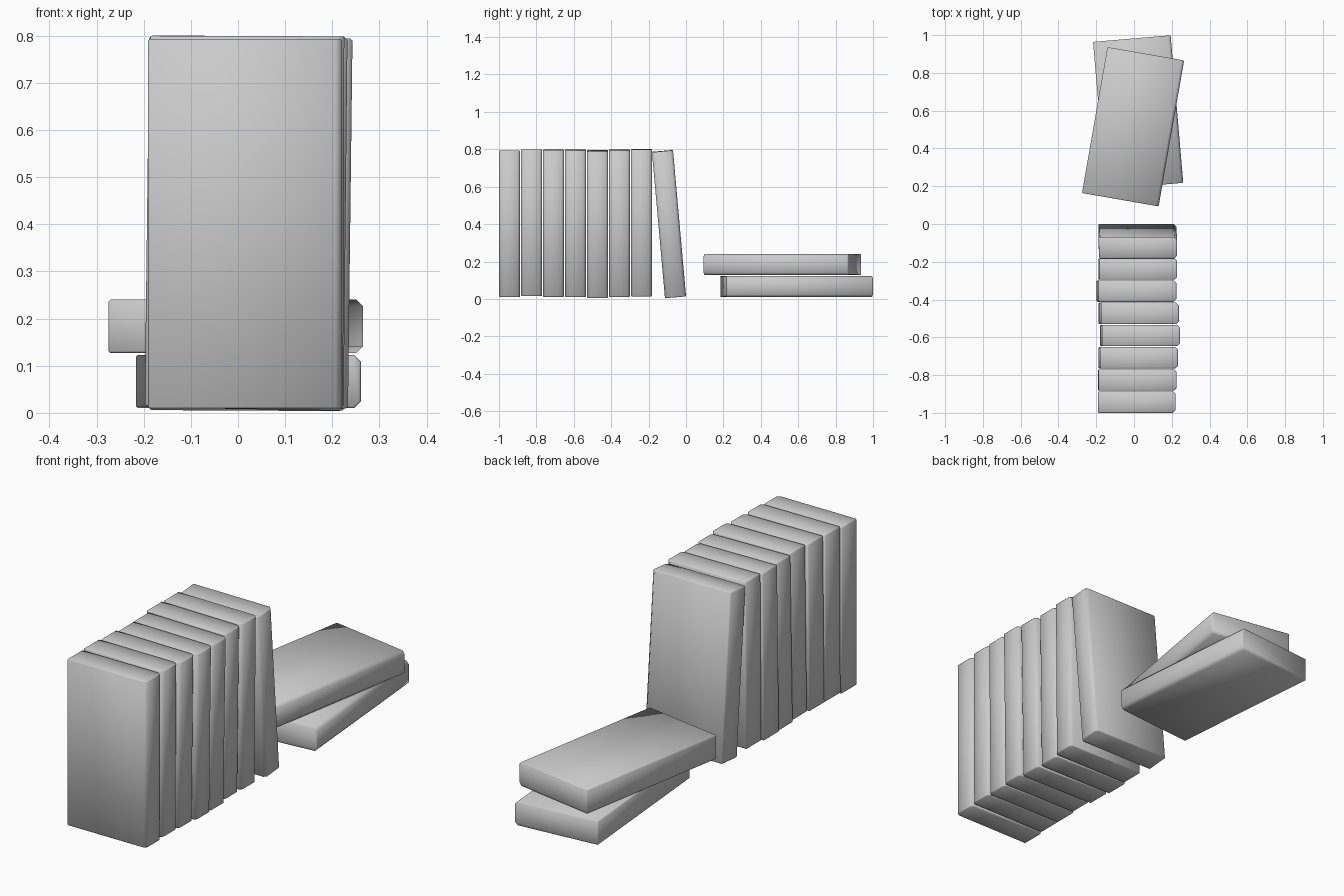
import bpy
import bmesh
from math import radians

if "Cube" in bpy.data.objects:
    bpy.data.objects.remove(bpy.data.objects["Cube"], do_unlink=True)

WIDTH, THICK, HEIGHT = 0.412, 0.113, 0.784

grey = bpy.data.materials.new("plain_grey")
grey.use_nodes = True
grey.diffuse_color = (0.6, 0.6, 0.6, 1)
grey.node_tree.nodes["Principled BSDF"].inputs["Base Color"].default_value = (0.6, 0.6, 0.6, 1)


def make_block_mesh():
    """Upright slab with a chamfered spine on +x and finely softened edges."""
    bm = bmesh.new()
    bmesh.ops.create_cube(bm, size=1)
    bmesh.ops.scale(bm, vec=(WIDTH, THICK, HEIGHT), verts=bm.verts)
    # Wide chamfer along the two long spine edges
    spine = [e for e in bm.edges
             if all(v.co.x > 0 for v in e.verts)
             and abs(e.verts[0].co.z - e.verts[1].co.z) > THICK]
    bmesh.ops.bevel(bm, geom=spine, offset=0.014, segments=1, affect='EDGES')
    # Fine bevel on the remaining hard edges
    hard = [e for e in bm.edges if e.calc_face_angle() > radians(60)]
    bmesh.ops.bevel(bm, geom=hard, offset=0.004, segments=1, affect='EDGES')
    for face in bm.faces:
        face.smooth = True
    mesh = bpy.data.meshes.new("book_mesh")
    bm.to_mesh(mesh)
    bm.free()
    mesh.materials.append(grey)
    return mesh


def place(name, location, rotation):
    obj = bpy.data.objects.new(name, book_mesh)
    obj.location = location
    obj.rotation_euler = [radians(a) for a in rotation]
    bpy.context.collection.objects.link(obj)


book_mesh = make_block_mesh()

# Row of upright books: centre x, centre z, slight sideways tilt
row = [(0.015, 0.401, 0), (0.018, 0.407, 0.2), (0.022, 0.405, 0.6), (0.032, 0.404, 0.7),
       (0.025, 0.400, 0.9), (0.013, 0.404, 0.7), (0.020, 0.407, 0.4)]
for i, (x, z, tilt) in enumerate(row):
    place(f"upright_book_{i + 1}", (x, -0.943 + 0.1175 * i, z), (0, tilt, 0))

# Last book leans against the row
place("leaning_book", (0.020, -0.091, 0.400), (5.1, 0.3, 0))

# Two books lying flat, one on the other
place("lower_flat_book", (0.022, 0.591, 0.0665), (90, 0, 4.9))
place("upper_flat_book", (-0.005, 0.515, 0.1835), (90, 0, -9.9))
